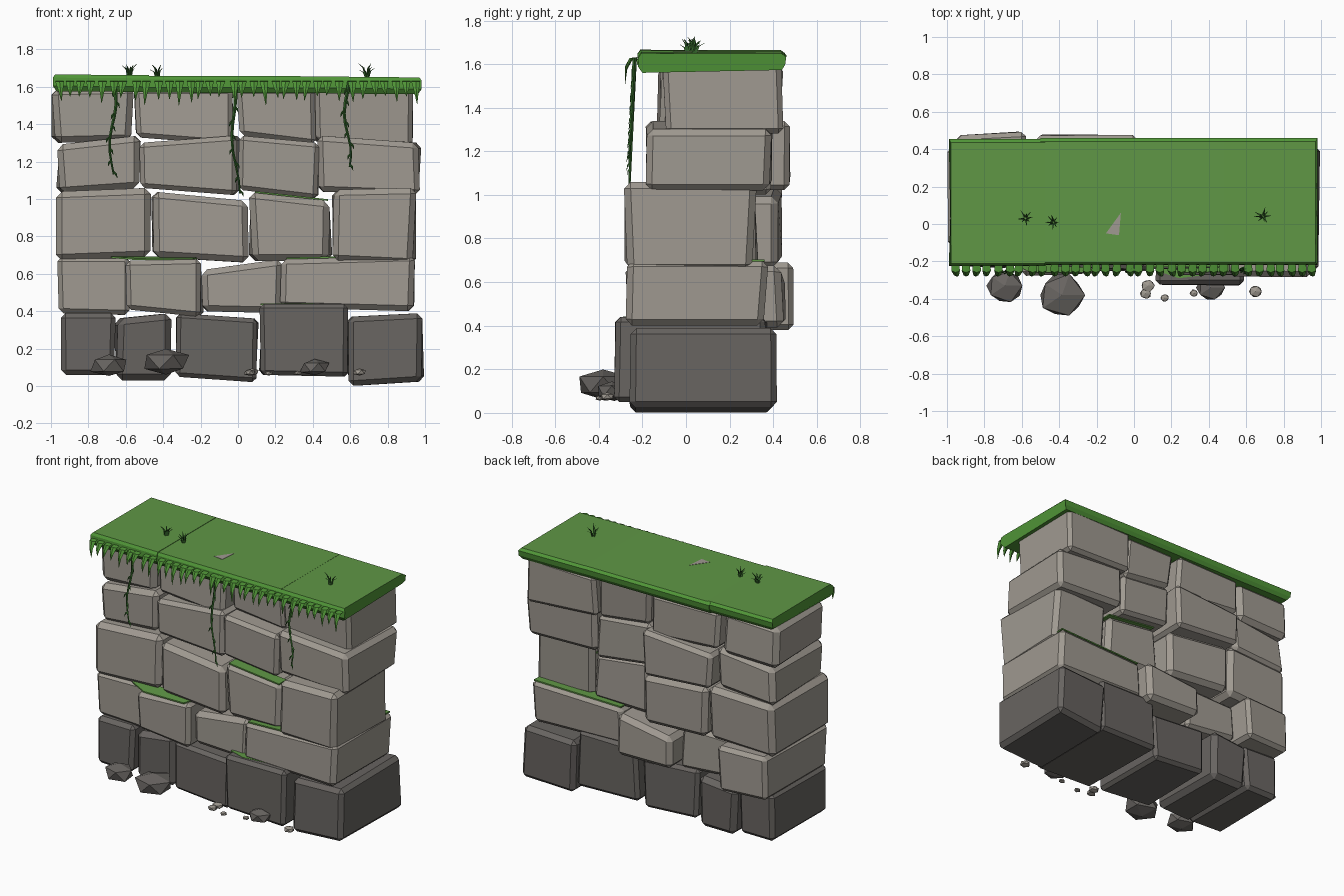
import bpy, bmesh, math, random
from mathutils import Vector

if "Cube" in bpy.data.objects:
    bpy.data.objects.remove(bpy.data.objects["Cube"])

random.seed(7)


def material(name, r, g, b):
    m = bpy.data.materials.new(name)
    m.diffuse_color = (r, g, b, 1)
    m.use_nodes = True
    m.node_tree.nodes["Principled BSDF"].inputs["Base Color"].default_value = m.diffuse_color
    return m


LIGHT = material("light_stone", 0.35, 0.322, 0.283)
DARK = material("dark_stone", 0.138, 0.128, 0.119)
MOSS = material("moss_green", 0.115, 0.31, 0.06)
RIM = material("grass_edge_green", 0.08, 0.30, 0.038)
VINE = material("vine_green", 0.038, 0.15, 0.026)


def finish(name, bm, mats, rule=None):
    bmesh.ops.recalc_face_normals(bm, faces=bm.faces)
    bm.normal_update()
    if rule:
        for f in bm.faces:
            f.material_index = rule(f)
    me = bpy.data.meshes.new(name)
    bm.to_mesh(me)
    bm.free()
    for m in mats:
        me.materials.append(m)
    ob = bpy.data.objects.new(name, me)
    bpy.context.collection.objects.link(ob)
    return ob


def stone(name, dims, mat, chamfer):
    """Chamfered block with slanting top and bottom and slightly uneven corners."""
    x0, x1, y0, y1, low_l, low_r, top_l, top_r = dims
    bm = bmesh.new()
    bmesh.ops.create_cube(bm, size=1)
    for v in bm.verts:
        right, back, up = (c > 0 for c in v.co)
        z = (top_r if right else top_l) if up else (low_r if right else low_l)
        jx, jy = random.uniform(0, 0.03), random.uniform(0, 0.03)
        v.co = Vector((x1 - jx if right else x0 + jx, y1 - jy if back else y0 + jy, z))
    bmesh.ops.bevel(bm, geom=list(bm.edges), offset=chamfer,
                    offset_type='OFFSET', segments=1, affect='EDGES')
    finish(name, bm, [mat])


def tube(bm, points, radii, sides=3, flat=1.0):
    """Tapered strand with horizontal cross-sections."""
    rings = []
    for (x, y, z), r in zip(points, radii):
        rings.append([bm.verts.new((x + r * math.cos(a), y + flat * r * math.sin(a), z))
                      for a in (2 * math.pi * k / sides - math.pi / 2 for k in range(sides))])
    for a, b in zip(rings, rings[1:]):
        for k in range(sides):
            n = (k + 1) % sides
            bm.faces.new((a[k], a[n], b[n], b[k]))
    bm.faces.new(rings[0][::-1])
    bm.faces.new(rings[-1])


def plate(name, corners, thick, mat):
    """Thin flat patch from its lower corners."""
    bm = bmesh.new()
    low = [bm.verts.new(c) for c in corners]
    top = [bm.verts.new((c[0], c[1], c[2] + thick)) for c in corners]
    bm.faces.new(low)
    bm.faces.new(top)
    for k in range(len(low)):
        n = (k + 1) % len(low)
        bm.faces.new((low[k], low[n], top[n], top[k]))
    finish(name, bm, [mat])


# Stone courses: x0, x1, y0, y1, bottom left/right heights, top left/right heights
base_course = [
    (-0.95, -0.65, -0.24, 0.38, 0.06, 0.06, 0.39, 0.39), (-0.67, -0.35, -0.22, 0.40, 0.03, 0.03, 0.36, 0.39),
    (-0.34, 0.12, -0.26, 0.36, 0.05, 0.02, 0.39, 0.36), (0.11, 0.61, -0.34, 0.39, 0.06, 0.05, 0.44, 0.44),
    (0.57, 1.0, -0.26, 0.42, 0.0, 0.025, 0.37, 0.39)]
second_course = [
    (-0.97, -0.57, -0.22, 0.50, 0.39, 0.38, 0.69, 0.69), (-0.61, -0.18, -0.28, 0.36, 0.41, 0.37, 0.67, 0.68),
    (-0.20, 0.24, -0.24, 0.46, 0.40, 0.39, 0.62, 0.68), (0.22, 0.95, -0.28, 0.38, 0.42, 0.40, 0.68, 0.70)]
third_course = [
    (-0.99, -0.46, -0.22, 0.45, 0.67, 0.69, 1.04, 1.06), (-0.48, 0.06, -0.25, 0.45, 0.69, 0.66, 1.04, 0.99),
    (0.05, 0.51, -0.25, 0.34, 0.67, 0.67, 1.04, 0.99), (0.49, 0.96, -0.29, 0.33, 0.67, 0.65, 1.05, 1.06)]
fourth_course = [
    (-0.98, -0.51, -0.18, 0.42, 1.03, 1.06, 1.29, 1.34), (-0.54, 0.02, -0.17, 0.49, 1.06, 1.02, 1.30, 1.34),
    (0.0, 0.44, -0.20, 0.40, 1.05, 1.00, 1.34, 1.30), (0.41, 0.99, -0.20, 0.41, 1.04, 1.02, 1.34, 1.30)]
top_course = [
    (-1.0, -0.55, -0.14, 0.43, 1.30, 1.31, 1.59, 1.60), (-0.57, -0.02, -0.13, 0.44, 1.33, 1.29, 1.59, 1.59),
    (-0.01, 0.42, -0.10, 0.42, 1.34, 1.29, 1.59, 1.59), (0.39, 0.96, -0.11, 0.45, 1.31, 1.28, 1.59, 1.60)]
for label, course in (("base", base_course), ("second", second_course), ("third", third_course),
                      ("fourth", fourth_course), ("top", top_course)):
    for i, dims in enumerate(course):
        stone(f"{label}_stone_{i + 1}", dims, DARK if label == "base" else LIGHT, random.uniform(0.022, 0.034))

# Moss patches lying on the ledges
for name, corners in (
        ("base_moss", ((0.12, -0.25, 0.433), (0.24, -0.29, 0.433), (0.56, -0.25, 0.433), (0.56, -0.2, 0.433), (0.12, -0.2, 0.433))),
        ("front_ledge_moss", ((-0.68, -0.2, 0.684), (-0.55, -0.26, 0.674), (-0.24, -0.26, 0.676), (-0.2, -0.16, 0.68), (-0.68, -0.16, 0.688))),
        ("front_strip_moss", ((0.26, -0.26, 0.678), (0.92, -0.25, 0.694), (0.93, -0.2, 0.694), (0.26, -0.2, 0.678))),
        ("rear_strip_moss", ((0.26, 0.25, 0.678), (0.92, 0.25, 0.694), (0.93, 0.36, 0.694), (0.26, 0.35, 0.678))),
        ("upper_ledge_moss", ((0.09, -0.23, 1.033), (0.48, -0.23, 0.99), (0.48, -0.15, 0.99), (0.09, -0.15, 1.033))),
        ("upper_rear_moss", ((0.09, 0.2, 1.033), (0.48, 0.2, 0.99), (0.48, 0.315, 0.99), (0.09, 0.315, 1.033)))):
    plate(name, corners, 0.009, MOSS)

# Grass cap in three overlapping slabs, extruded from one profile
profile = [(-0.20, 1.572), (-0.22, 1.60), (-0.217, 1.645), (-0.205, 1.662), (0.44, 1.66),
           (0.46, 1.645), (0.455, 1.61), (0.44, 1.585)]
for i, (x0, x1, dy, za, zb) in enumerate(((-0.99, -0.475, -0.005, 0.004, 0.0),
                                          (-0.50, 0.48, 0.0, -0.003, -0.006),
                                          (0.47, 0.982, 0.0, -0.007, -0.012))):
    bm = bmesh.new()
    ins = [0.02 if z < 1.59 else 0.012 if z > 1.65 else 0 for y, z in profile]
    a = [bm.verts.new((x0 + (s if i == 0 else 0), y + dy, z + za)) for (y, z), s in zip(profile, ins)]
    b = [bm.verts.new((x1 - (s if i == 2 else 0), y + dy, z + zb)) for (y, z), s in zip(profile, ins)]
    bm.faces.new(a)
    bm.faces.new(b)
    for k in range(len(a)):
        n = (k + 1) % len(a)
        bm.faces.new((a[k], a[n], b[n], b[k]))
    finish(f"grass_slab_{i + 1}", bm, [MOSS, RIM], lambda f: 0 if f.normal.z > 0.9 else 1)

# Hanging blades along the front edge
bm = bmesh.new()
for i in range(34):
    x = -0.95 + i * 1.9 / 33 + random.uniform(-0.012, 0.012)
    drop = random.uniform(0.045, 0.10)
    lean = random.uniform(-0.012, 0.012)
    tube(bm, [(x, -0.215, 1.632), (x, -0.25, 1.628), (x + lean / 2, -0.275, 1.60 - drop * 0.25),
              (x + lean, -0.28, 1.60 - drop)], [0.020, 0.023, 0.013, 0.001], 4, 0.4)
finish("grass_fringe", bm, [RIM])

# Vines with small leaves
for i, (x, z_end, drift) in enumerate(((-0.665, 1.13, -0.01), (-0.03, 1.03, 0.025), (0.58, 1.17, 0.01))):
    bm = bmesh.new()
    steps = 9
    pts = []
    for k in range(steps):
        t = k / (steps - 1)
        pts.append((x + drift * t + 0.016 * math.sin(t * 7 + i), -0.235 - 0.025 * t,
                    1.63 + (z_end - 1.63) * t))
    tube(bm, pts, [0.010 - 0.005 * k / (steps - 1) for k in range(steps)], 4)
    for k, (px, py, pz) in enumerate(pts[1:]):
        s = 1 if k % 2 else -1
        tube(bm, [(px, py, pz + 0.02), (px + s * 0.011, py - 0.007, pz + 0.005),
                  (px + s * 0.019, py - 0.012, pz - 0.018)], [0.003, 0.008, 0.001], 3, 0.5)
    finish(f"vine_{i + 1}", bm, [VINE])

# Grass tufts on the cap
for i, (x, y) in enumerate(((-0.58, 0.03), (-0.43, 0.01), (0.69, 0.04))):
    bm = bmesh.new()
    for k in range(8):
        a = k * math.tau / 8 + random.uniform(-0.3, 0.3)
        r, h = random.uniform(0.025, 0.052), random.uniform(0.045, 0.082)
        c, s = math.cos(a), math.sin(a)
        tube(bm, [(x + 0.006 * c, y + 0.006 * s, 1.645), (x + 0.4 * r * c, y + 0.4 * r * s, 1.645 + 0.7 * h),
                  (x + r * c, y + r * s, 1.645 + h)], [0.006, 0.005, 0.001], 3)
    finish(f"grass_tuft_{i + 1}", bm, [VINE])

# Stone chip showing through the cap
plate("stone_chip", ((-0.15, -0.05, 1.651), (-0.08, -0.06, 1.651), (-0.07, 0.06, 1.651)), 0.008, LIGHT)

# Loose rocks and pebbles: x, y, z, radius, height scale
rocks = [(-0.69, -0.33, 0.11, 0.105, 0.66), (-0.385, -0.38, 0.128, 0.135, 0.62), (0.41, -0.34, 0.10, 0.082, 0.64),
         (0.075, -0.33, 0.075, 0.038, 0.6), (0.062, -0.372, 0.072, 0.034, 0.6), (0.165, -0.395, 0.068, 0.024, 0.6),
         (0.32, -0.37, 0.07, 0.024, 0.6), (0.65, -0.36, 0.075, 0.038, 0.6)]
for i, (x, y, z, r, flat) in enumerate(rocks):
    bm = bmesh.new()
    bmesh.ops.create_icosphere(bm, subdivisions=1, radius=1)
    for v in bm.verts:
        d = v.co * r * random.uniform(0.9, 1.08)
        d.z = max(-0.8 * r, min(0.85 * r, d.z))
        v.co = Vector((x + d.x, y + d.y * 0.92, z + d.z * flat))
    finish(f"rock_{i + 1}" if i < 3 else f"pebble_{i - 2}", bm, [DARK if i < 3 else LIGHT])
